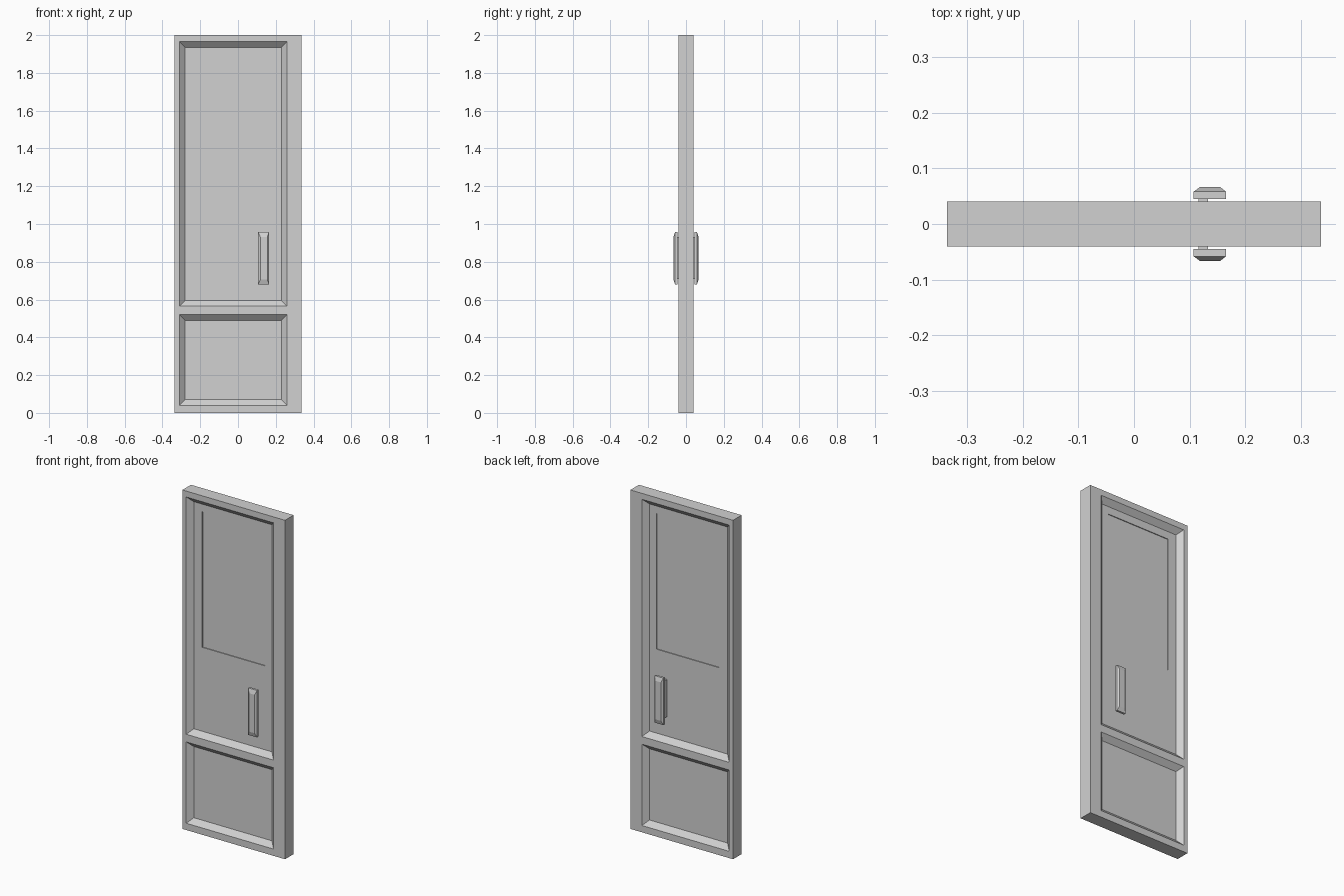
import bpy
import bmesh
from mathutils import Vector

old = bpy.data.objects.get("Cube")
if old:
    bpy.data.objects.remove(old, do_unlink=True)

# One plain grey for the whole door
grey = bpy.data.materials.new("plain grey")
grey.use_nodes = True
colour = (0.64, 0.64, 0.64, 1)
grey.diffuse_color = colour
grey.node_tree.nodes["Principled BSDF"].inputs["Base Color"].default_value = colour


def add_box(bm, x, y, z):
    """Box between the given (low, high) pairs."""
    verts = bmesh.ops.create_cube(bm, size=1)["verts"]
    for v in verts:
        v.co = Vector([r[0] if c < 0 else r[1] for c, r in zip(v.co, (x, y, z))])


def face_at(bm, side, x, z):
    """Face on the front (-1) or back (+1) whose centre lies inside the rectangle."""
    for f in bm.faces:
        c = f.calc_center_median()
        if f.normal.y * side > 0.9 and x[0] < c.x < x[1] and z[0] < c.z < z[1]:
            return f


def inset_to(bm, face, x, y, z):
    """Inset a rectangular face, then fit the inner face to a rectangle at depth y."""
    bmesh.ops.inset_individual(bm, faces=[face], thickness=0.005)
    c = face.calc_center_median()
    for v in face.verts:
        v.co = Vector((x[v.co.x > c.x], y, z[v.co.z > c.z]))


def finish(bm, name):
    bmesh.ops.recalc_face_normals(bm, faces=bm.faces)
    mesh = bpy.data.meshes.new(name)
    bm.to_mesh(mesh)
    bm.free()
    mesh.materials.append(grey)
    obj = bpy.data.objects.new(name, mesh)
    bpy.context.collection.objects.link(obj)


PANEL_X = (-0.31, 0.26)
PANELS_Z = [(0.04, 0.52), (0.565, 1.965)]
WINDOW_X, WINDOW_Z = (-0.225, 0.185), (1.09, 1.89)
BEVEL, FLOOR, GLASS = 0.03, 0.012, 0.007

# Door leaf, cut along the panel borders
bm = bmesh.new()
add_box(bm, (-0.335, 0.335), (-0.04, 0.04), (0, 2))
cuts = [(Vector((x, 0, 0)), Vector((1, 0, 0))) for x in PANEL_X]
cuts += [(Vector((0, 0, z)), Vector((0, 0, 1))) for pair in PANELS_Z for z in pair]
for point, normal in cuts:
    geom = bm.verts[:] + bm.edges[:] + bm.faces[:]
    bmesh.ops.bisect_plane(bm, geom=geom, plane_co=point, plane_no=normal)
bm.normal_update()

# Sunken panels with sloped borders, and the window in the upper one
for side in (-1, 1):
    for z in PANELS_Z:
        panel = face_at(bm, side, PANEL_X, z)
        inset_to(bm, panel, (PANEL_X[0] + BEVEL, PANEL_X[1] - BEVEL), side * FLOOR,
                 (z[0] + BEVEL, z[1] - BEVEL))
    inset_to(bm, panel, WINDOW_X, side * FLOOR, WINDOW_Z)
    inset_to(bm, panel, WINDOW_X, side * GLASS, WINDOW_Z)
finish(bm, "door_leaf")

# Handles: a chamfered grip on a narrow mount, on both sides
GRIP_X, GRIP_Z = (0.107, 0.165), (0.68, 0.957)
for side, name in ((-1, "front"), (1, "back")):
    def depth(a, b):
        return tuple(sorted((side * a, side * b)))

    bm = bmesh.new()
    add_box(bm, GRIP_X, depth(0.045, 0.058), GRIP_Z)
    bm.normal_update()
    inset_to(bm, face_at(bm, side, GRIP_X, GRIP_Z), (0.118, 0.155), side * 0.066, (0.705, 0.932))
    finish(bm, name + "_handle_grip")

    bm = bmesh.new()
    add_box(bm, (0.116, 0.133), depth(FLOOR - 0.002, 0.046), (0.71, 0.93))
    finish(bm, name + "_handle_mount")
